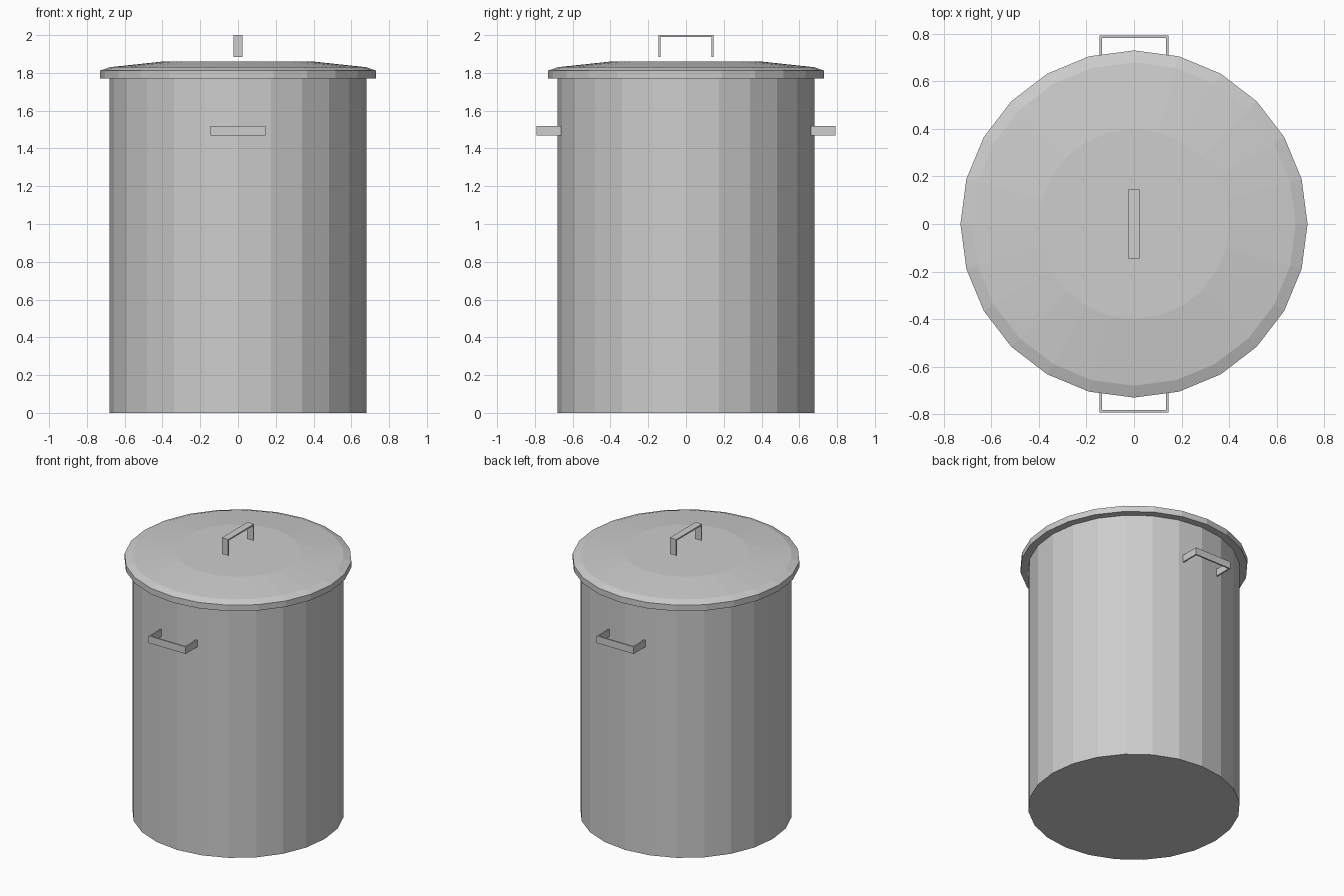
import bpy
import bmesh
from math import cos, sin, pi
from mathutils import Matrix

cube = bpy.data.objects.get("Cube")
if cube:
    bpy.data.objects.remove(cube, do_unlink=True)

SIDES = 24

# Single galvanised metal colour
metal = bpy.data.materials.new("grey_metal")
color = (0.61, 0.61, 0.61, 1)
metal.diffuse_color = color
metal.use_nodes = True
metal.node_tree.nodes["Principled BSDF"].inputs["Base Color"].default_value = color


def finish(name, bm):
    bmesh.ops.recalc_face_normals(bm, faces=bm.faces)
    mesh = bpy.data.meshes.new(name)
    bm.to_mesh(mesh)
    bm.free()
    mesh.materials.append(metal)
    obj = bpy.data.objects.new(name, mesh)
    bpy.context.collection.objects.link(obj)
    return obj


def lathe(name, profile):
    """Closed faceted solid from (radius, height) points, bottom to top."""
    bm = bmesh.new()
    rings = [[bm.verts.new((r * cos(2 * pi * i / SIDES), r * sin(2 * pi * i / SIDES), z))
              for i in range(SIDES)] for r, z in profile]
    for low, high in zip(rings, rings[1:]):
        for i in range(SIDES):
            j = (i + 1) % SIDES
            bm.faces.new((low[i], low[j], high[j], high[i]))
    bm.faces.new(rings[0])
    bm.faces.new(rings[-1])
    return finish(name, bm)


def handle(name, height, matrix, half=0.145, width=0.05, thick=0.01):
    """Flat strap bent into a U, opening towards local -z, spanning local y."""
    inner = half - thick
    outline = [(-half, 0), (-half, height), (half, height), (half, 0),
               (inner, 0), (inner, height - thick), (-inner, height - thick), (-inner, 0)]
    bm = bmesh.new()
    face = bm.faces.new([bm.verts.new((-width / 2, y, z)) for y, z in outline])
    strip = bmesh.ops.extrude_face_region(bm, geom=[face])["geom"]
    bmesh.ops.translate(bm, vec=(width, 0, 0),
                        verts=[v for v in strip if isinstance(v, bmesh.types.BMVert)])
    bm.transform(matrix)
    return finish(name, bm)


# Bin body and lid
lathe("bin_body", [(0.68, 0), (0.68, 1.78)])
lathe("lid", [(0.73, 1.77), (0.73, 1.812), (0.68, 1.83), (0.40, 1.86)])

# Strap handle above the lid
handle("lid_handle", 0.115, Matrix.Translation((0, 0, 1.885)))

# Strap handles on the front and back of the body
outward = Matrix(((0, 1, 0, 0), (0, 0, -1, -0.66), (1, 0, 0, 1.494), (0, 0, 0, 1)))
handle("front_handle", 0.132, outward)
handle("back_handle", 0.132, Matrix.Rotation(pi, 4, "Z") @ outward)
